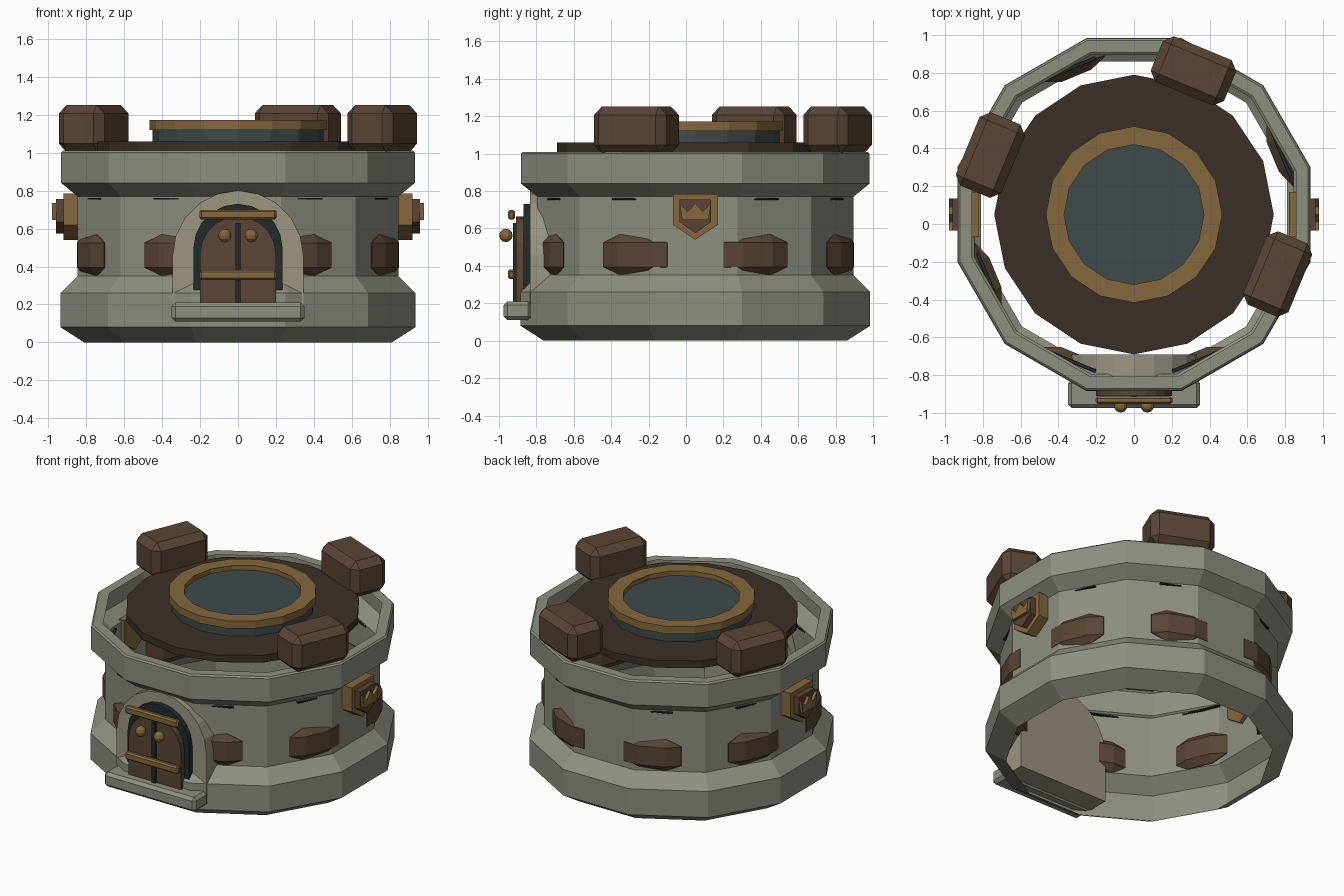
import bpy, bmesh, math
from mathutils import Matrix, Vector
from itertools import product

if "Cube" in bpy.data.objects:
    bpy.data.objects.remove(bpy.data.objects["Cube"])

CY = 0.05  # tower axis in y


def mat(name, *rgb):
    m = bpy.data.materials.new(name)
    m.diffuse_color = (*rgb, 1)
    m.use_nodes = True
    m.node_tree.nodes["Principled BSDF"].inputs["Base Color"].default_value = m.diffuse_color
    return m


STONE = mat("stone", .27, .28, .22)
PALE = mat("pale_stone", .33, .30, .22)
BROWN = mat("brown", .10, .06, .035)
DECK = mat("dark_wood", .045, .03, .022)
GOLD = mat("gold", .24, .14, .045)
GLASS = mat("glass", .05, .07, .07)
DARK = mat("dark", .015, .025, .025)


def finish(name, bm, material, matrix=Matrix()):
    bmesh.ops.recalc_face_normals(bm, faces=bm.faces)
    me = bpy.data.meshes.new(name)
    bm.to_mesh(me)
    bm.free()
    ob = bpy.data.objects.new(name, me)
    me.materials.append(material)
    ob.matrix_world = matrix
    bpy.context.collection.objects.link(ob)
    return ob


def lathe(name, profile, sides, material, offset=0.0, closed=False, caps=False):
    """Revolve (radius, z) points around the tower axis."""
    bm = bmesh.new()
    rings = []
    for r, z in profile:
        angles = [offset + math.tau * i / sides for i in range(sides)]
        rings.append([bm.verts.new((r * math.cos(a), CY + r * math.sin(a), z)) for a in angles])
    pairs = list(zip(rings, rings[1:])) + ([(rings[-1], rings[0])] if closed else [])
    for a, b in pairs:
        for i in range(sides):
            j = (i + 1) % sides
            bm.faces.new((a[i], a[j], b[j], b[i]))
    if caps:
        bm.faces.new(rings[0])
        bm.faces.new(rings[-1])
    return finish(name, bm, material)


def block(name, size, chamfer, material, matrix):
    """Box with chamfered edges and corners; chamfer is per axis."""
    bm = bmesh.new()
    h, c = Vector(size) / 2, Vector(chamfer)
    for s in product((-1, 1), repeat=3):
        for k in range(3):
            bm.verts.new([s[i] * (h[i] - (0 if i == k else c[i])) for i in range(3)])
    bmesh.ops.convex_hull(bm, input=bm.verts)
    bmesh.ops.dissolve_limit(bm, angle_limit=0.02, verts=bm.verts, edges=bm.edges)
    return finish(name, bm, material, matrix)


def prism(name, outline, y0, y1, material, matrix=Matrix()):
    """Extrude an (x, z) outline from y0 to y1."""
    bm = bmesh.new()
    a = [bm.verts.new((x, y0, z)) for x, z in outline]
    b = [bm.verts.new((x, y1, z)) for x, z in outline]
    bm.faces.new(a)
    bm.faces.new(b)
    n = len(a)
    for i in range(n):
        j = (i + 1) % n
        bm.faces.new((a[i], a[j], b[j], b[i]))
    return finish(name, bm, material, matrix)


def arch(hw, bottom, top, n=10):
    pts = [(hw, bottom)]
    pts += [(hw * math.cos(math.pi * i / n), top - hw + hw * math.sin(math.pi * i / n)) for i in range(n + 1)]
    return pts + [(-hw, bottom)]


def polar(deg, r, z):
    """Frame on the wall: local x points outward."""
    return Matrix.Translation((0, CY, 0)) @ Matrix.Rotation(math.radians(deg), 4, 'Z') @ Matrix.Translation((r, 0, z))


# Twelve-sided open shell; profile given as apothems
k = 1 / math.cos(math.pi / 12)
shell = [(.81, 0), (.935, .08), (.935, .26), (.845, .35), (.845, .77),
         (.932, .84), (.932, 1.0), (.922, 1.01), (.858, 1.01)]
lathe("tower_wall", [(a * k, z) for a, z in shell], 12, STONE, math.pi / 12)

# Roof deck, skylight and its rim
lathe("roof_deck", [(.74, 1.01), (.74, 1.06)], 16, DECK, caps=True)
lathe("skylight", [(.45, 1.06), (.45, 1.125), (.38, 1.14)], 16, GLASS, caps=True)
lathe("skylight_rim", [(.37, 1.12), (.467, 1.12), (.467, 1.172), (.37, 1.172)], 16, GOLD, closed=True)

# Three battlement blocks
for i, deg in enumerate((67.5, 157.5, -22.5)):
    block(f"battlement_{i}", (.26, .42, .25), (.045,) * 3, BROWN, polar(deg, .823, 1.127))

# Eight wall stones, each with a thin dark strip above
for i in range(8):
    deg = 22.5 + 45 * i
    block(f"wall_stone_{i}", (.085, .37, .22), (.04, .10, .045), BROWN, polar(deg, .838, .46))
    block(f"wall_strip_{i}", (.02, .26, .01), (.002,) * 3, DARK, polar(deg, .844, .757))

# Crown shields on both sides
shield = [(-.12, .785), (.12, .785), (.12, .62), (0, .54), (-.12, .62)]
panel = [(-.085, .755), (.085, .755), (.085, .635), (0, .575), (-.085, .635)]
crown = [(-.07, .645), (.07, .645), (.085, .735), (.04, .69), (0, .735), (-.04, .69), (-.085, .735)]
for side, deg in (("right", 90), ("left", -90)):
    m = Matrix.Translation((0, CY, 0)) @ Matrix.Rotation(math.radians(deg), 4, 'Z')
    prism(f"shield_{side}", shield, -.92, -.82, GOLD, m)
    prism(f"shield_panel_{side}", panel, -.96, -.92, BROWN, m)
    prism(f"shield_crown_{side}", crown, -.98, -.955, GOLD, m)

# Doorway
prism("door_surround", arch(.345, .12, .80), -.835, -.69, PALE)
prism("door_recess", arch(.235, .2, .73), -.87, -.80, DARK)
prism("door", arch(.2, .2, .665), -.91, -.86, BROWN)
prism("door_gap", [(-.014, .2), (.014, .2), (.014, .63), (-.014, .63)], -.925, -.90, DARK)
for i, z in enumerate((.355, .673)):
    block(f"door_bar_{i}", (.405, .038, .052), (.01,) * 3, GOLD, Matrix.Translation((0, -.933, z)))
for side, x in (("left", -.07), ("right", .07)):
    bm = bmesh.new()
    bmesh.ops.create_uvsphere(bm, u_segments=10, v_segments=6, radius=.036)
    finish(f"door_knob_{side}", bm, GOLD, Matrix.Translation((x, -.963, .563)))
block("door_step", (.70, .15, .10), (.02,) * 3, STONE, Matrix.Translation((0, -.90, .16)))
